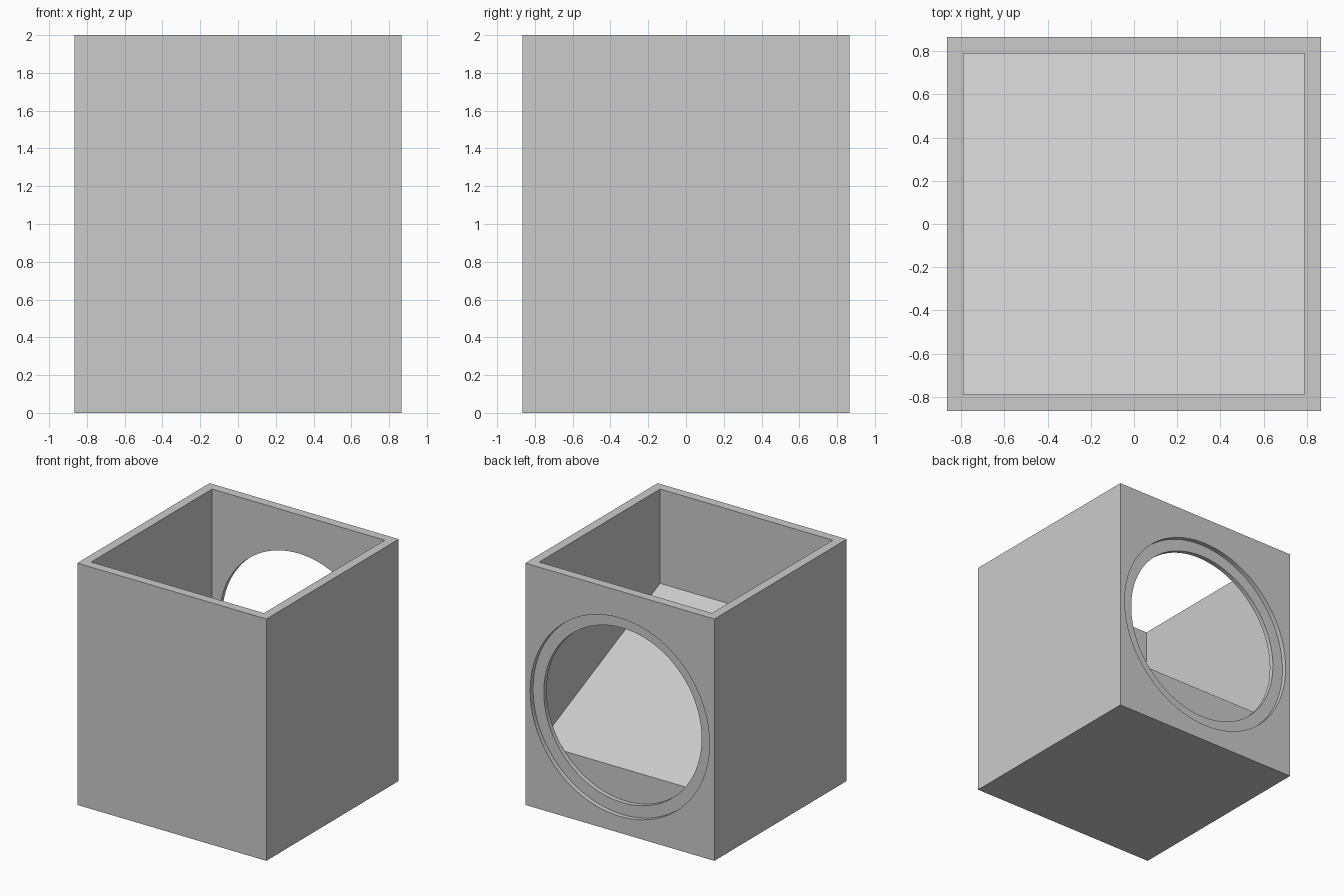
import bpy, bmesh, math

HALF = 0.865      # half width of the housing
INNER = 0.79      # half width of the cavity
HEIGHT = 2.0
PORT_Z = 0.957    # height of the round port

cube = bpy.data.objects.get("Cube")
if cube:
    bpy.data.objects.remove(cube, do_unlink=True)

grey = bpy.data.materials.new("plain grey")
grey.use_nodes = True
colour = (0.6, 0.6, 0.6, 1)
grey.diffuse_color = colour
grey.node_tree.nodes["Principled BSDF"].inputs["Base Color"].default_value = colour


def prism(name, profile, half_width):
    """Extrude a side (y, z) profile across x."""
    bm = bmesh.new()
    face = bm.faces.new([bm.verts.new((-half_width, y, z)) for y, z in profile])
    ext = bmesh.ops.extrude_face_region(bm, geom=[face])
    verts = [v for v in ext["geom"] if isinstance(v, bmesh.types.BMVert)]
    bmesh.ops.translate(bm, verts=verts, vec=(2 * half_width, 0, 0))
    bmesh.ops.recalc_face_normals(bm, faces=bm.faces)
    mesh = bpy.data.meshes.new(name)
    bm.to_mesh(mesh)
    bm.free()
    obj = bpy.data.objects.new(name, mesh)
    bpy.context.collection.objects.link(obj)
    mesh.materials.append(grey)
    return obj


def bore(name, radius, y_start):
    """Round cutter running from y_start out through the back."""
    y_end = HALF + 0.1
    bpy.ops.mesh.primitive_cylinder_add(
        vertices=128, radius=radius, depth=y_end - y_start,
        location=(0, (y_start + y_end) / 2, PORT_Z), rotation=(math.pi / 2, 0, 0))
    obj = bpy.context.object
    obj.name = name
    obj.data.materials.append(grey)
    return obj


# Outer block
housing = prism("housing", [(-HALF, 0), (HALF, 0), (HALF, HEIGHT), (-HALF, HEIGHT)], HALF)

# Open-topped cavity with a sloping floor, then the stepped round port in the back
cutters = [
    prism("cavity_cutter", [(-INNER, 1.22), (INNER, 0.497),
                            (INNER, HEIGHT + 0.1), (-INNER, HEIGHT + 0.1)], INNER),
    bore("port_cutter", 0.722, INNER - 0.0005),
    bore("port_step_cutter", 0.82, HALF - 0.038),
]

bpy.ops.object.select_all(action="DESELECT")
housing.select_set(True)
bpy.context.view_layer.objects.active = housing
for cutter in cutters:
    cutter.hide_render = True
    mod = housing.modifiers.new(cutter.name, "BOOLEAN")
    mod.operation = "DIFFERENCE"
    mod.solver = "EXACT"
    mod.object = cutter
    bpy.ops.object.modifier_apply(modifier=mod.name)
    bpy.data.objects.remove(cutter, do_unlink=True)

# Smooth round bores, crisp corners
bpy.ops.object.shade_smooth_by_angle(angle=math.radians(30))
